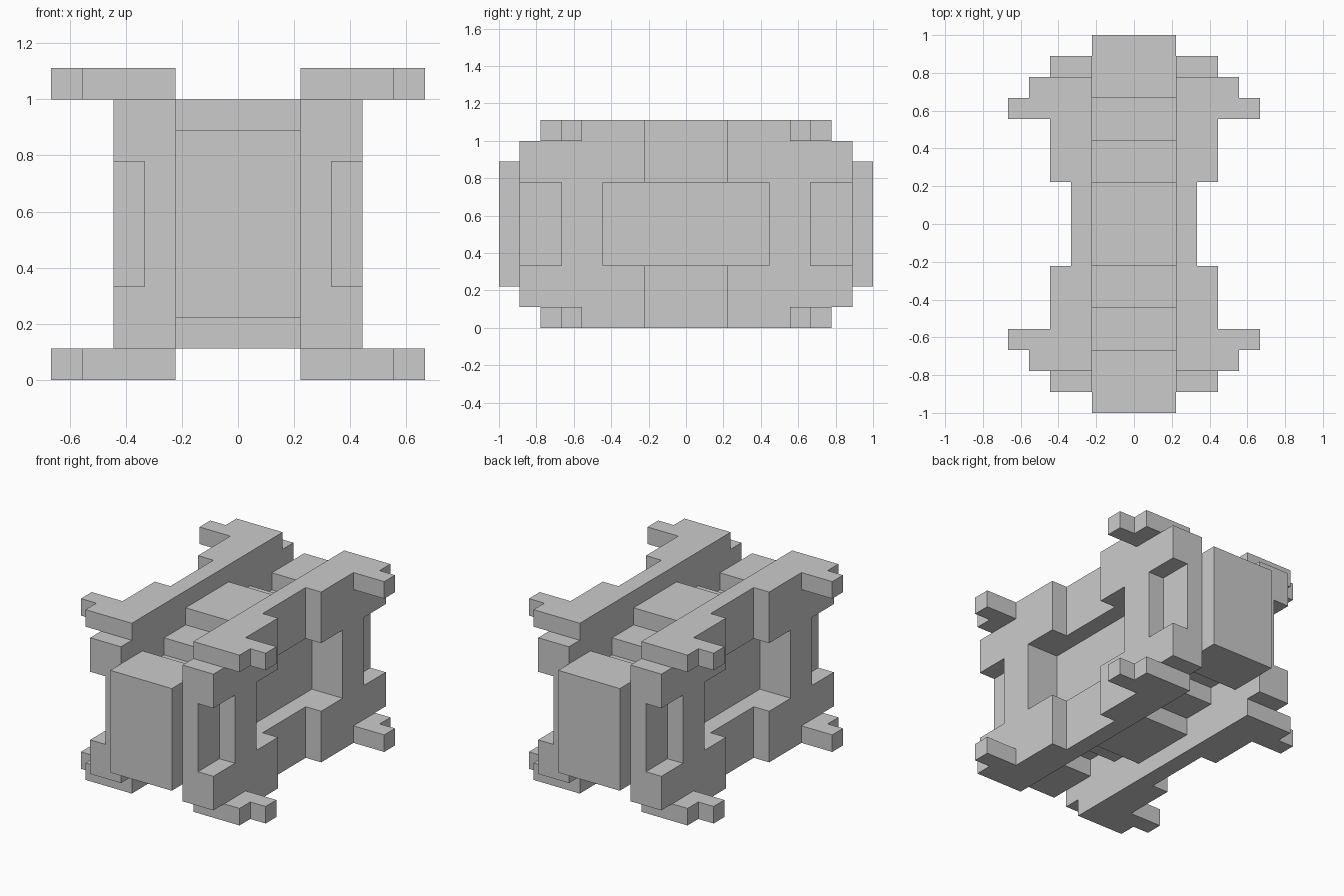
import bpy, bmesh
from mathutils import Vector

if "Cube" in bpy.data.objects:
    bpy.data.objects.remove(bpy.data.objects["Cube"])

U = 1 / 9  # block unit: the model sits on a 12 x 18 x 10 block grid


def box(x0, x1, y0, y1, z0, z1):
    return {(x, y, z) for x in range(x0, x1) for y in range(y0, y1) for z in range(z0, z1)}


def mirror_x(cells):
    return {(-1 - x, y, z) for x, y, z in cells}


def mirror_yz(cells):
    cells = cells | {(x, -1 - y, z) for x, y, z in cells}
    return cells | {(x, y, 9 - z) for x, y, z in cells}


def build(name, cells, solid):
    """Skin the outer faces of a part, leaving out faces hidden by other parts."""
    bm = bmesh.new()
    for c in cells:
        for axis in range(3):
            for s in (-1, 1):
                n = list(c)
                n[axis] += s
                if tuple(n) in solid:
                    continue
                a, b = (axis + 1) % 3, (axis + 2) % 3
                loop = [(0, 0), (1, 0), (1, 1), (0, 1)][::s]
                verts = []
                for i, j in loop:
                    p = Vector(c)
                    p[axis] += (s + 1) // 2
                    p[a] += i
                    p[b] += j
                    verts.append(bm.verts.new(p * U))
                bm.faces.new(verts)
    bmesh.ops.remove_doubles(bm, verts=bm.verts, dist=1e-4)
    bmesh.ops.dissolve_limit(bm, angle_limit=0.01, verts=bm.verts, edges=bm.edges)
    mesh = bpy.data.meshes.new(name)
    bm.to_mesh(mesh)
    bm.free()
    bpy.context.collection.objects.link(bpy.data.objects.new(name, mesh))


# Stepped core with thick end blocks and a neck behind each
core = mirror_yz(box(-2, 2, 0, 2, 1, 9) | box(-2, 2, 2, 4, 2, 8)
                 | box(-2, 2, 4, 6, 3, 7) | box(-2, 2, 6, 9, 2, 8))

# Side plate: thinner waist, central window and end notches
plate = mirror_yz(box(2, 3, 0, 2, 1, 9) | box(2, 4, 2, 8, 1, 9))
plate -= box(2, 4, -4, 4, 3, 7)
plate -= box(3, 4, 6, 8, 3, 7) | box(3, 4, -8, -6, 3, 7)

# Rails along the top and bottom of each plate, with stepped corner feet
rail = mirror_yz(box(2, 3, 0, 2, 0, 1) | box(2, 4, 2, 7, 0, 1)
                 | box(4, 5, 5, 7, 0, 1) | box(5, 6, 5, 6, 0, 1))

parts = {"core": core,
         "right_plate": plate, "left_plate": mirror_x(plate),
         "right_rails": rail, "left_rails": mirror_x(rail)}
solid = set().union(*parts.values())
for name, cells in parts.items():
    build(name, cells, solid)
